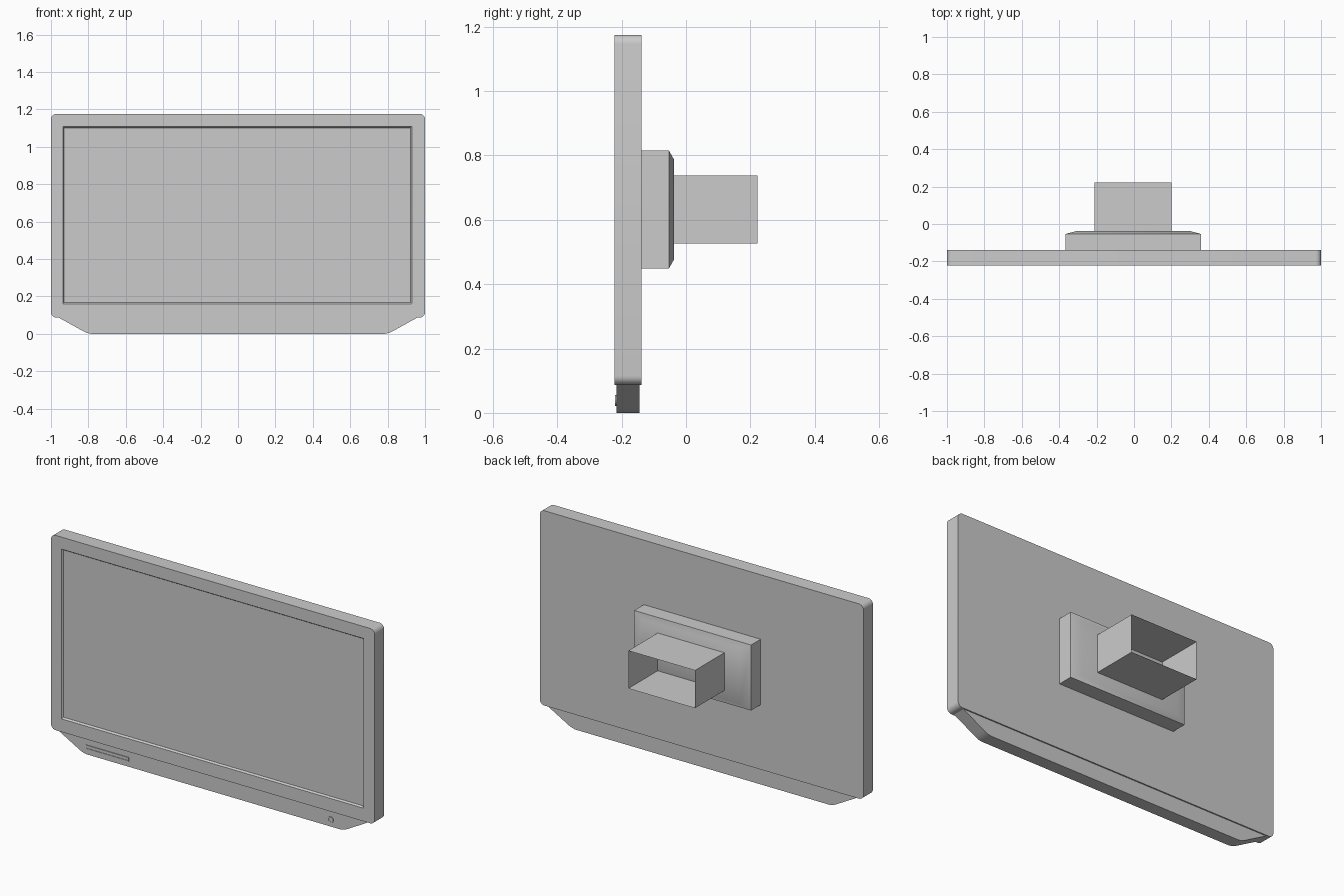
import bpy, bmesh, math

if "Cube" in bpy.data.objects:
    bpy.data.objects.remove(bpy.data.objects["Cube"])


def rounded_rect(x0, x1, z0, z1, r, n=6):
    """Rounded rectangle outline in the XZ plane."""
    pts = []
    corners = [(x1 - r, z1 - r), (x0 + r, z1 - r), (x0 + r, z0 + r), (x1 - r, z0 + r)]
    for k, (cx, cz) in enumerate(corners):
        for i in range(n + 1):
            a = math.pi / 2 * (k + i / n)
            pts.append((cx + r * math.cos(a), cz + r * math.sin(a)))
    return pts


def rect(x0, x1, z0, z1):
    return [(x1, z1), (x0, z1), (x0, z0), (x1, z0)]


def circle(cx, cz, r, n=16):
    return [(cx + r * math.cos(2 * math.pi * i / n), cz + r * math.sin(2 * math.pi * i / n))
            for i in range(n)]


def loft(name, rings, caps=True, angle=40):
    """Skin a series of (y, outline) rings that share a point count."""
    bm = bmesh.new()
    loops = [[bm.verts.new((x, y, z)) for x, z in outline] for y, outline in rings]
    for a, b in zip(loops, loops[1:]):
        for i in range(len(a)):
            j = (i + 1) % len(a)
            bm.faces.new((a[i], a[j], b[j], b[i]))
    if caps:
        bm.faces.new(loops[0])
        bm.faces.new(loops[-1])
    bmesh.ops.recalc_face_normals(bm, faces=bm.faces)
    mesh = bpy.data.meshes.new(name)
    bm.to_mesh(mesh)
    bm.free()
    ob = bpy.data.objects.new(name, mesh)
    bpy.context.collection.objects.link(ob)
    bpy.ops.object.select_all(action='DESELECT')
    ob.select_set(True)
    bpy.context.view_layer.objects.active = ob
    bpy.ops.object.shade_smooth_by_angle(angle=math.radians(angle))
    return ob


FRONT, BACK = -0.222, -0.138

# Display housing with recessed screen
body = rounded_rect(-1, 1, 0.087, 1.175, 0.028)
loft("display_panel", [
    (BACK, body),
    (FRONT, body),
    (FRONT, rounded_rect(-0.936, 0.93, 0.16, 1.108, 0.003)),
    (FRONT + 0.01, rounded_rect(-0.929, 0.923, 0.167, 1.101, 0.002)),
])

# Lower control bar with sloped ends
half = [(0.965, 0.09), (0.835, 0.018), (0.822, 0.011), (0.805, 0.004), (0.785, 0.0)]
profile = half + [(-x, z) for x, z in reversed(half)]
loft("control_bar", [(-0.145, profile), (-0.216, profile)])

# Framed slot and power button on the bar
loft("control_slot", [
    (-0.212, rect(-0.788, -0.522, 0.03, 0.053)),
    (-0.22, rect(-0.788, -0.522, 0.03, 0.053)),
    (-0.22, rect(-0.783, -0.527, 0.035, 0.048)),
    (-0.217, rect(-0.783, -0.527, 0.035, 0.048)),
])
loft("power_button", [
    (-0.212, circle(0.725, 0.039, 0.017)),
    (-0.22, circle(0.725, 0.039, 0.017)),
    (-0.22, circle(0.725, 0.039, 0.012)),
    (-0.218, circle(0.725, 0.039, 0.012)),
])

# Rear mounting plate with chamfered face
plate = rect(-0.365, 0.357, 0.449, 0.815)
loft("mount_plate", [
    (BACK, plate),
    (-0.053, plate),
    (-0.037, rect(-0.305, 0.297, 0.477, 0.787)),
])

# Open thin-walled mounting tube
tube = rect(-0.211, 0.201, 0.526, 0.737)
loft("mount_tube", [(-0.037, tube), (0.222, tube)], caps=False)
